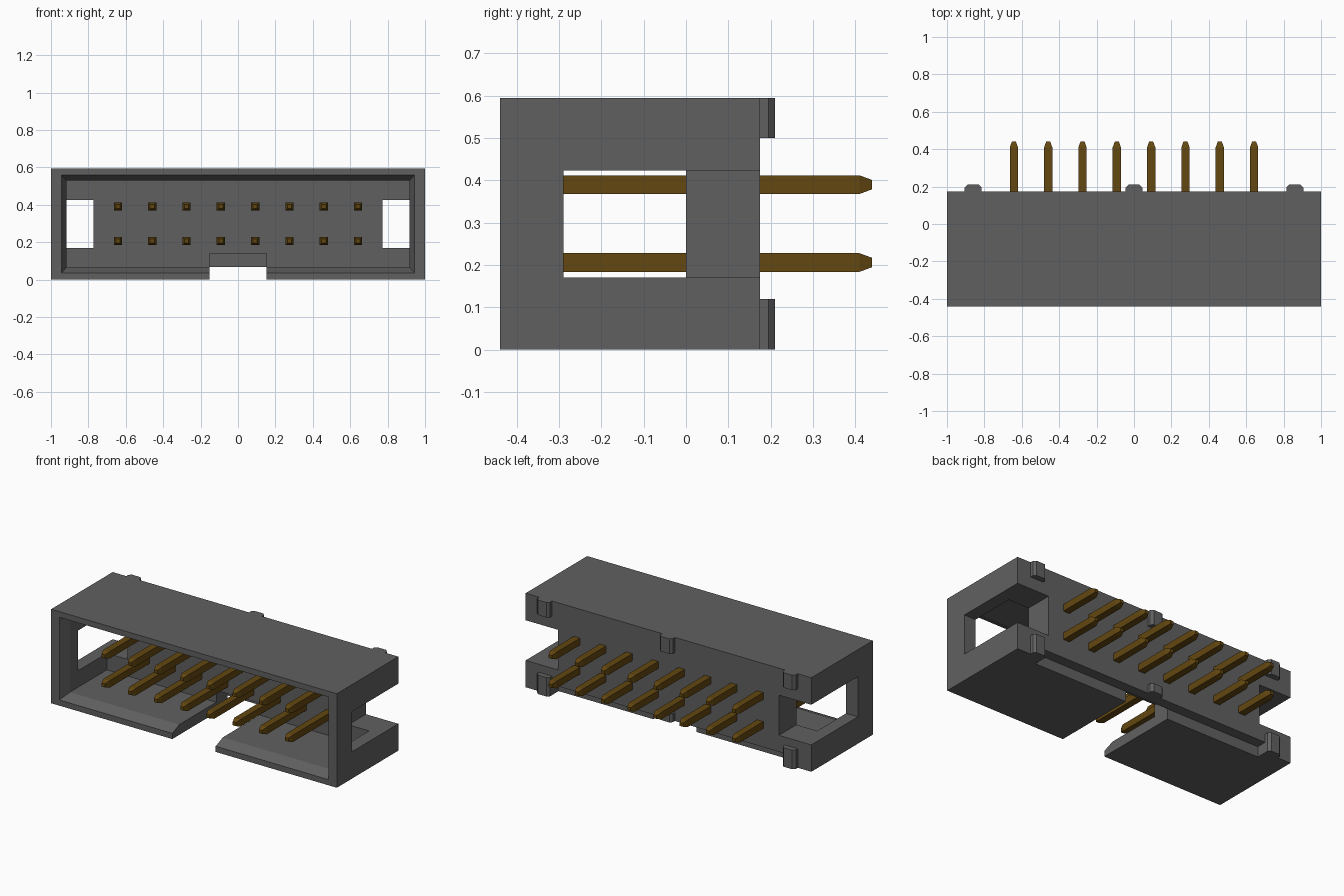
import bpy
import bmesh

default = bpy.data.objects.get("Cube")
if default:
    bpy.data.objects.remove(default, do_unlink=True)


def material(name, rgb):
    mat = bpy.data.materials.new(name)
    mat.use_nodes = True
    color = (*rgb, 1)
    mat.diffuse_color = color
    mat.node_tree.nodes["Principled BSDF"].inputs["Base Color"].default_value = color
    return mat


GREY = material("dark grey plastic", (0.118, 0.118, 0.118))
BRASS = material("dark brass", (0.125, 0.063, 0.005))


def add_object(name, bm, mat):
    bmesh.ops.recalc_face_normals(bm, faces=bm.faces)
    mesh = bpy.data.meshes.new(name)
    bm.to_mesh(mesh)
    bm.free()
    obj = bpy.data.objects.new(name, mesh)
    bpy.context.collection.objects.link(obj)
    mesh.materials.append(mat)
    return obj


def loft(name, sections, mat):
    """Join rectangles (y, x0, x1, z0, z1) along y into a closed solid."""
    bm = bmesh.new()
    rings = [[bm.verts.new(p) for p in ((x0, y, z0), (x1, y, z0), (x1, y, z1), (x0, y, z1))]
             for y, x0, x1, z0, z1 in sections]
    for a, b in zip(rings, rings[1:]):
        for i in range(4):
            j = (i + 1) % 4
            bm.faces.new((a[i], a[j], b[j], b[i]))
    bm.faces.new(rings[0])
    bm.faces.new(rings[-1])
    return add_object(name, bm, mat)


def box(name, x0, x1, y0, y1, z0, z1, mat=GREY):
    return loft(name, [(y0, x0, x1, z0, z1), (y1, x0, x1, z0, z1)], mat)


def cut(target, cutter):
    cutter.hide_render = True
    mod = target.modifiers.new("cut", 'BOOLEAN')
    mod.operation = 'DIFFERENCE'
    mod.solver = 'EXACT'
    mod.object = cutter
    bpy.context.view_layer.objects.active = target
    bpy.ops.object.modifier_apply(modifier=mod.name)
    bpy.data.objects.remove(cutter, do_unlink=True)


FRONT, BACK, HEIGHT = -0.44, 0.175, 0.595

# Housing shell with a chamfered front opening
housing = box("housing", -1, 1, FRONT, BACK, 0, HEIGHT)
mouth = (-0.943, 0.943, 0.036, 0.559)
cavity = (-0.918, 0.918, 0.065, 0.53)
cut(housing, loft("cavity_cutter", [(-0.5, *mouth), (FRONT, *mouth),
                                    (-0.37, *cavity), (0, *cavity)], GREY))

# Open windows at both ends
for side in (-1, 1):
    x0, x1 = sorted((side * 0.773, side * 1.1))
    cut(housing, box("window_cutter", x0, x1, -0.29, 0.3, 0.17, 0.424))

# Keying slot in the lower wall and shallow recess under the back edge
cut(housing, box("key_cutter", -0.152, 0.152, -0.5, 0.11, -0.1, 0.14))
cut(housing, box("recess_cutter", -0.815, 0.815, 0.11, 0.3, -0.1, 0.066))


# Standoff feet with bevelled vertical edges on the back
def foot(name, x, z0, z1):
    outline = ((-0.045, BACK), (0.045, BACK), (0.045, 0.195),
               (0.03, 0.21), (-0.03, 0.21), (-0.045, 0.195))
    bm = bmesh.new()
    low = [bm.verts.new((x + dx, y, z0)) for dx, y in outline]
    base = bm.faces.new(low)
    top = bmesh.ops.extrude_face_region(bm, geom=[base], use_keep_orig=True)["geom"]
    verts = [v for v in top if isinstance(v, bmesh.types.BMVert)]
    bmesh.ops.translate(bm, verts=verts, vec=(0, 0, z1 - z0))
    add_object(name, bm, GREY)


for label, x in (("right", -0.86), ("middle", 0), ("left", 0.86)):
    foot(f"upper_foot_{label}", x, 0.5, HEIGHT)
    foot(f"lower_foot_{label}", x, 0 if x else 0.066, 0.12)

# Two rows of square contact pins with tapered tips
PITCH, HALF, TIP = 0.1835, 0.022, 0.011
for row, z in (("lower", 0.206), ("upper", 0.39)):
    for i in range(8):
        x = (i - 3.5) * PITCH
        stations = ((-0.43, TIP), (-0.4, HALF), (0.41, HALF), (0.44, TIP))
        loft(f"{row}_pin_{i + 1}",
             [(y, x - h, x + h, z - h, z + h) for y, h in stations], BRASS)
